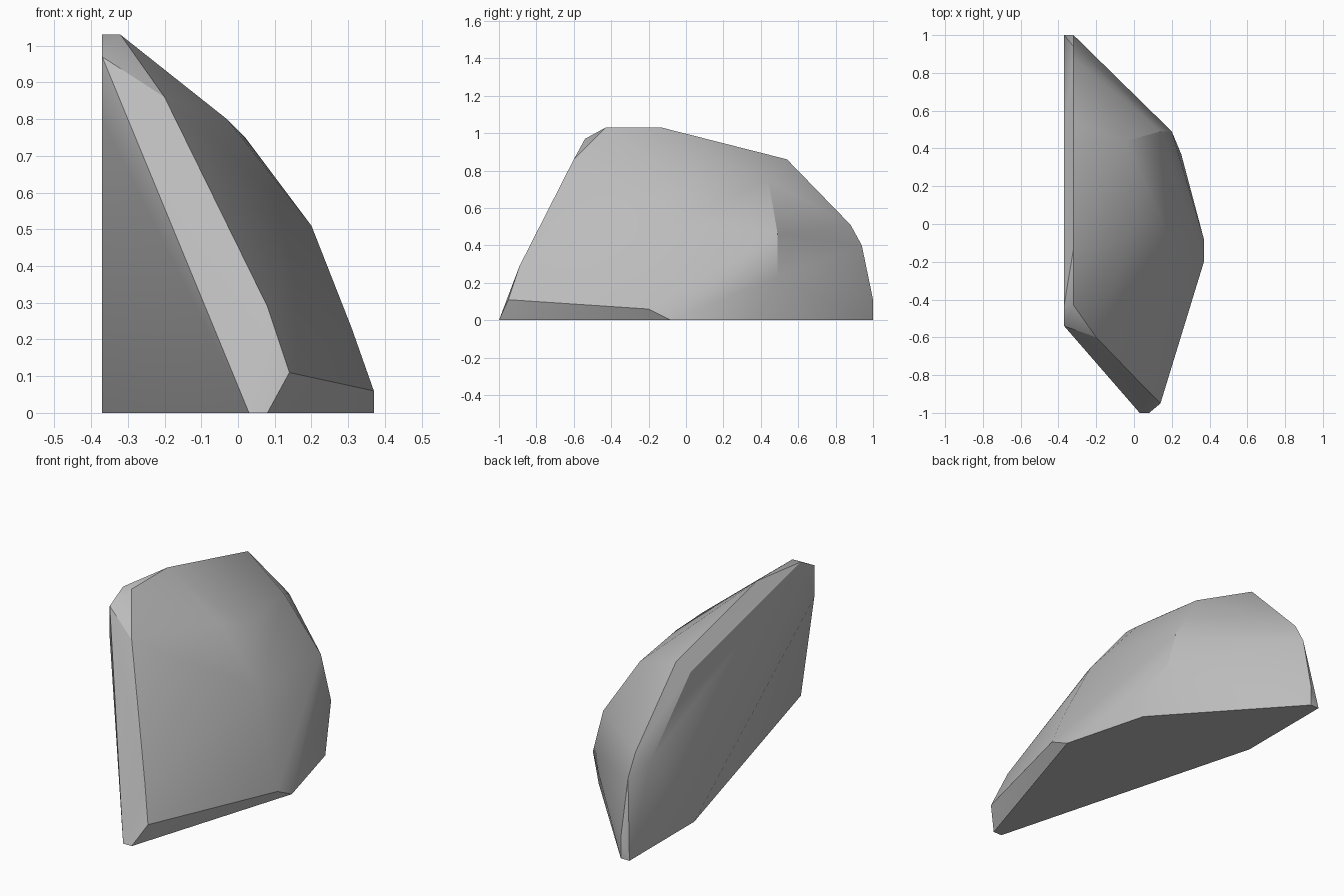
import bpy
import bmesh
import math

default_cube = bpy.data.objects.get("Cube")
if default_cube:
    bpy.data.objects.remove(default_cube, do_unlink=True)


def make_material(name, colour):
    material = bpy.data.materials.new(name)
    material.use_nodes = True
    material.diffuse_color = colour
    shader = material.node_tree.nodes["Principled BSDF"]
    shader.inputs["Base Color"].default_value = colour
    shader.inputs["Roughness"].default_value = 0.9
    return material


def make_hull(name, outlines, material):
    """Wrap a tight faceted skin around groups of corner points."""
    bm = bmesh.new()
    for outline in outlines:
        for corner in outline:
            bm.verts.new(corner)
    result = bmesh.ops.convex_hull(bm, input=bm.verts[:])
    unused = set(result["geom_interior"]) | set(result["geom_unused"])
    bmesh.ops.delete(bm, geom=[g for g in unused if isinstance(g, bmesh.types.BMVert)],
                     context="VERTS")
    # Merge the triangles of each flat cut into one face
    bmesh.ops.dissolve_limit(bm, angle_limit=math.radians(1.5),
                             verts=bm.verts[:], edges=bm.edges[:])
    bmesh.ops.recalc_face_normals(bm, faces=bm.faces[:])
    mesh = bpy.data.meshes.new(name)
    bm.to_mesh(mesh)
    bm.free()
    mesh.materials.append(material)
    obj = bpy.data.objects.new(name, mesh)
    bpy.context.collection.objects.link(obj)
    return obj


# Long flat cut that faces the front
front_cut = [(-.37, -.54, .97), (-.2, -.6, .86), (.08, -.89, .29),
             (.14, -.95, .11), (.08, -1, 0), (.03, -1, 0)]

# Flat split side and the cut at its lower front
split_side = [(-.37, -.54, .8), (-.37, -.43, 1.03), (-.37, .49, .8),
              (-.37, .82, .46), (-.37, .96, .1), (-.37, 1, 0), (-.37, .46, 0)]

# Narrow chipped rim along the top and back of the split side
chipped_rim = [(-.32, -.43, 1.03), (-.32, -.13, 1.03), (-.32, .54, .86),
               (-.32, .88, .51), (-.32, .94, .4), (-.32, 1, .11), (-.32, 1, 0)]

# Rounded outer bulge, from the crest down to the foot
outer_bulge = [(-.03, -.1, .8), (.02, .05, .75), (-.04, .44, .75),
               (.2, -.1, .51), (.14, .49, .46), (.31, -.18, .23),
               (.2, .49, .23), (.37, -.2, .06), (.37, -.08, 0), (.25, .37, 0)]

stone_grey = make_material("stone grey", (0.5, 0.5, 0.5, 1))
rock = make_hull("rock", [front_cut, split_side, chipped_rim, outer_bulge], stone_grey)

# Soft shading across the bulge, crisp edges at the cuts
bpy.ops.object.select_all(action="DESELECT")
rock.select_set(True)
bpy.context.view_layer.objects.active = rock
bpy.ops.object.shade_smooth_by_angle(angle=math.radians(32))
